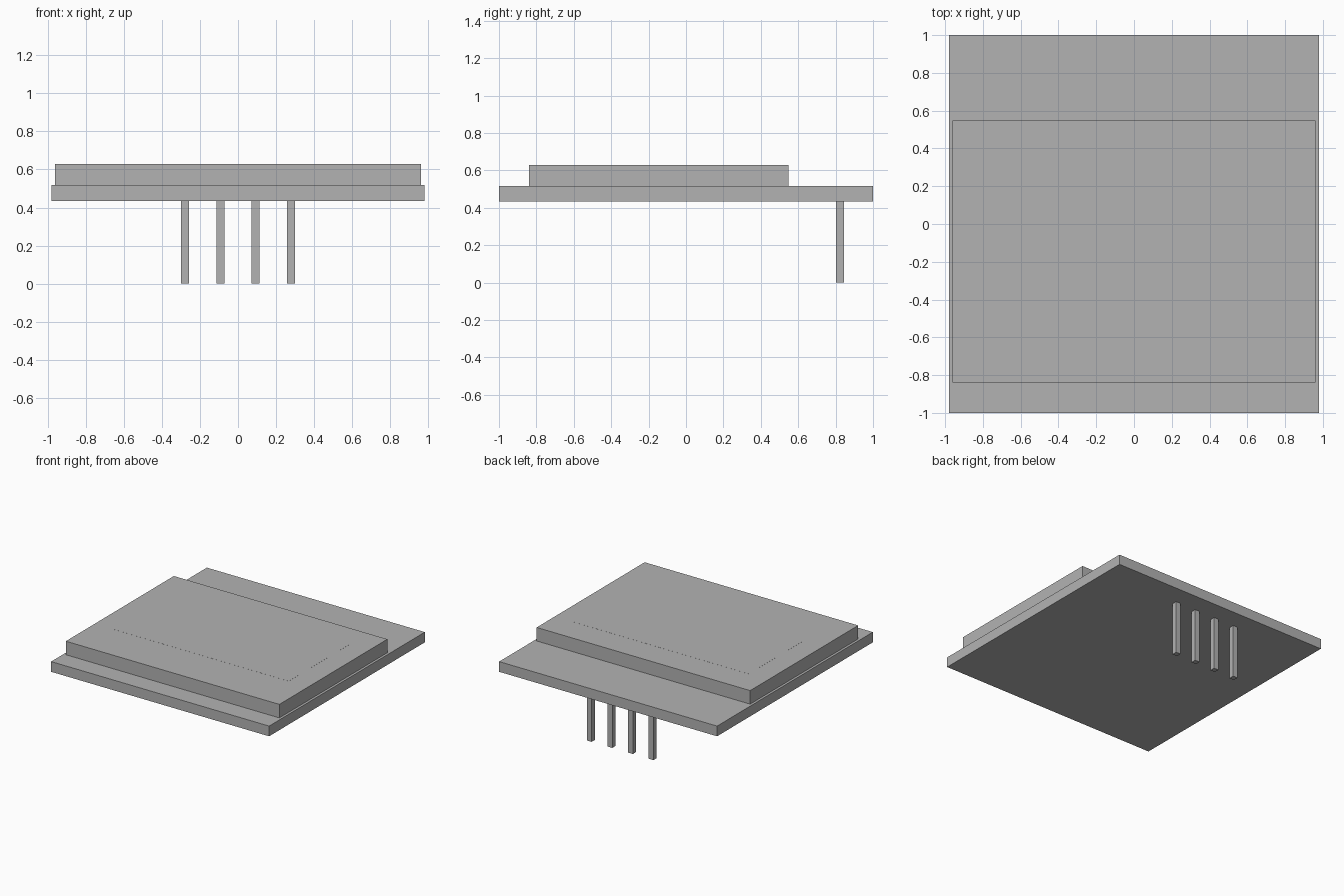
import bpy

cube = bpy.data.objects.get("Cube")
if cube:
    bpy.data.objects.remove(cube, do_unlink=True)

grey = bpy.data.materials.new("plain grey")
grey.use_nodes = True
colour = (0.45, 0.45, 0.45, 1)
grey.diffuse_color = colour
grey.node_tree.nodes["Principled BSDF"].inputs["Base Color"].default_value = colour


def box(name, x, y, z):
    """Box spanning the (low, high) pairs on each axis."""
    spans = (x, y, z)
    bpy.ops.mesh.primitive_cube_add(size=1, location=[(a + b) / 2 for a, b in spans])
    obj = bpy.context.object
    obj.name = name
    obj.scale = [b - a for a, b in spans]
    bpy.ops.object.transform_apply(location=False, rotation=False, scale=True)
    obj.data.materials.append(grey)
    return obj


# Circuit board and the display panel on it
box("board", (-0.98, 0.98), (-1, 1), (0.435, 0.518))
box("display_panel", (-0.96, 0.96), (-0.84, 0.547), (0.518, 0.628))

# Active screen area, almost flush with the panel
box("screen_area", (-0.785, 0.785), (-0.47, 0.315), (0.626, 0.6285))

# Row of square header pins under the back edge
pitch, half = 0.185, 0.021
for i in range(4):
    x = (i - 1.5) * pitch
    box(f"pin_{i + 1}", (x - half, x + half), (0.803, 0.845), (0, 0.435))
